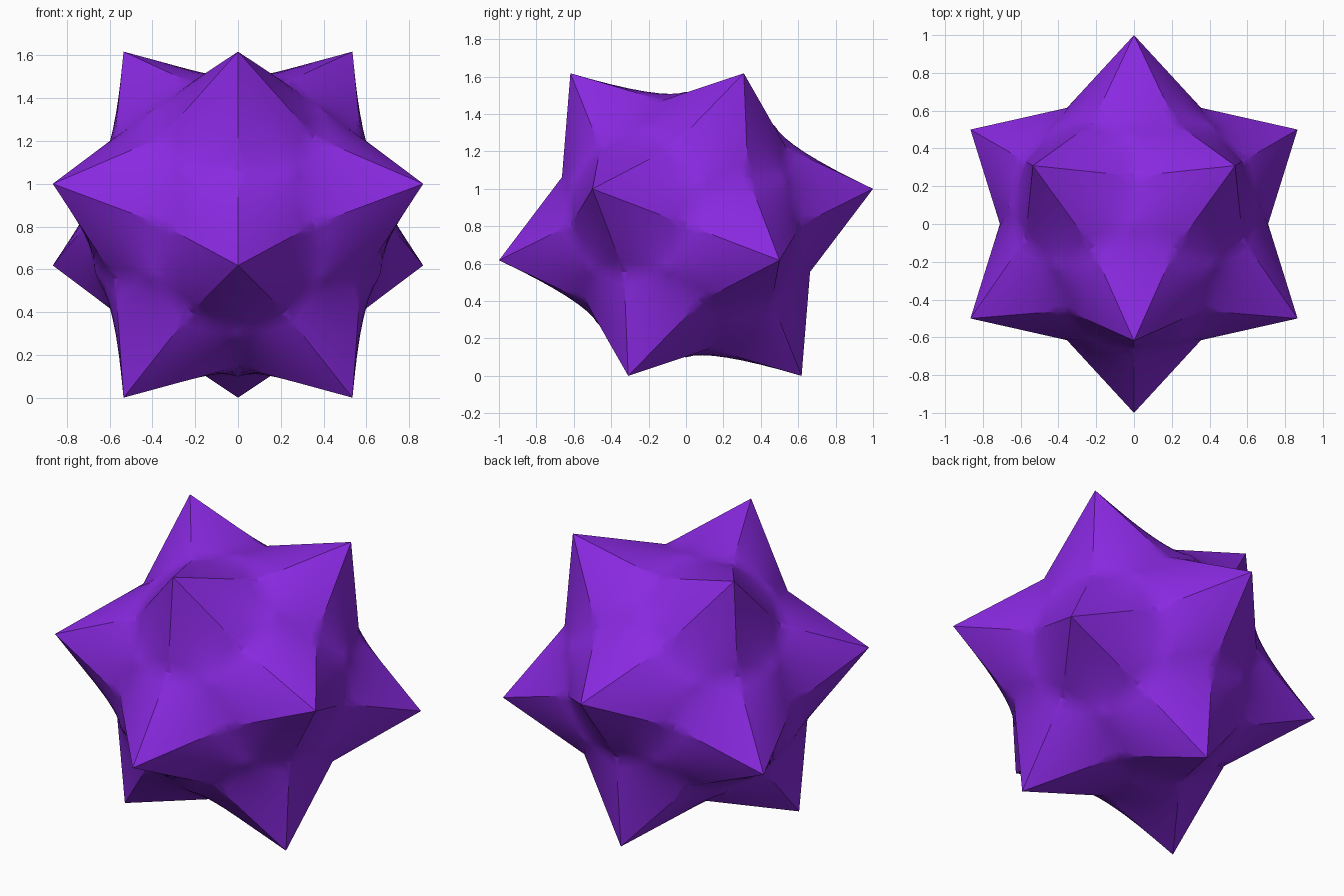
import bpy, bmesh, math
from mathutils import Vector

if "Cube" in bpy.data.objects:
    bpy.data.objects.remove(bpy.data.objects["Cube"])

PHI = (1 + math.sqrt(5)) / 2
HALF = PHI / 2            # half height of the solid
INNER = 0.71              # radius of the sunken points between spikes

# twelve spike tips: four triangular rings, icosahedron standing on a face
bm = bmesh.new()
rings = [(1 / PHI, HALF, -90), (1, HALF - 1 / PHI, 90),
         (1, 1 / PHI - HALF, -90), (1 / PHI, -HALF, 90)]
for r, z, start in rings:
    for k in range(3):
        a = math.radians(start + 120 * k)
        bm.verts.new((r * math.cos(a), r * math.sin(a), z))
bmesh.ops.convex_hull(bm, input=bm.verts[:])
bm.verts.index_update()

# split each triangle into three quads: tip, edge middle, face centre, edge middle
out = bmesh.new()
tips = {v: out.verts.new(v.co) for v in bm.verts}
mids = {e: out.verts.new((e.verts[0].co + e.verts[1].co).normalized() * INNER)
        for e in bm.edges}
for f in bm.faces:
    centre = out.verts.new(f.calc_center_median().normalized() * INNER)
    for lp in f.loops:
        out.faces.new((tips[lp.vert], mids[lp.edge], centre,
                       mids[lp.link_loop_prev.edge]))
bmesh.ops.recalc_face_normals(out, faces=out.faces[:])
bmesh.ops.translate(out, verts=out.verts[:], vec=Vector((0, 0, HALF)))

me = bpy.data.meshes.new("spiked_star")
out.to_mesh(me)
bm.free()
out.free()
star = bpy.data.objects.new("spiked_star", me)
bpy.context.collection.objects.link(star)

# purple surface
mat = bpy.data.materials.new("purple")
mat.diffuse_color = (0.25, 0.022, 0.75, 1)
mat.use_nodes = True
mat.node_tree.nodes["Principled BSDF"].inputs["Base Color"].default_value = mat.diffuse_color
me.materials.append(mat)

# gently twisted faces between the sharp ridges
bpy.context.view_layer.objects.active = star
star.select_set(True)
sub = star.modifiers.new("twist_faces", 'SUBSURF')
sub.subdivision_type = 'SIMPLE'
sub.levels = sub.render_levels = 3
bpy.ops.object.modifier_apply(modifier=sub.name)
bpy.ops.object.shade_smooth_by_angle(angle=math.radians(30))
